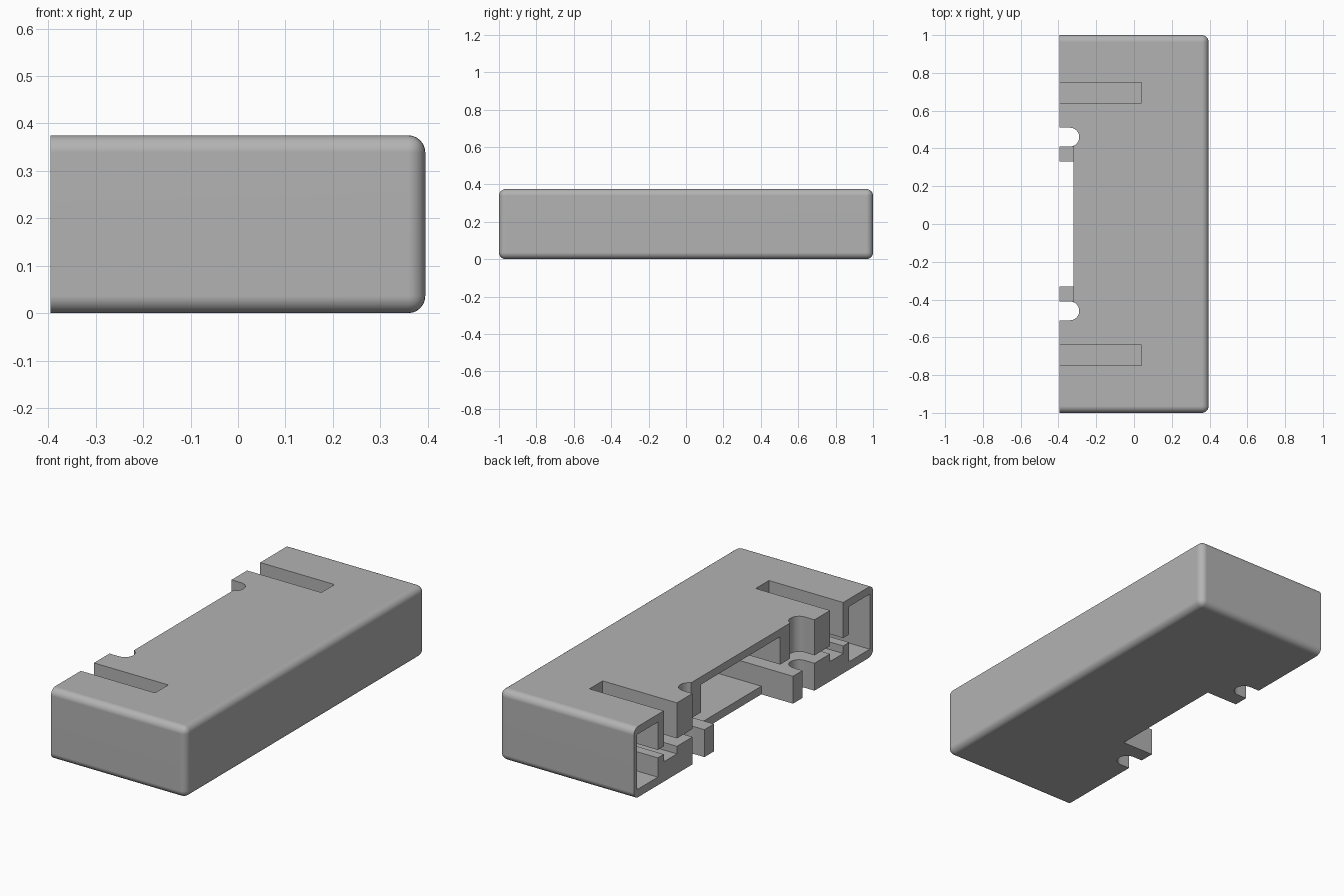
import bpy, bmesh, math

default = bpy.data.objects.get("Cube")
if default:
    bpy.data.objects.remove(default, do_unlink=True)

grey = bpy.data.materials.new("mid_grey_plastic")
grey.use_nodes = True
colour = (0.45, 0.45, 0.45, 1)
grey.diffuse_color = colour
grey.node_tree.nodes["Principled BSDF"].inputs["Base Color"].default_value = colour

FRONT, BACK, HALF, HEIGHT = -0.395, 0.395, 1.0, 0.375
OUT = -0.6          # beyond the open side
SLIT = (0.145, 0.187)


def box(name, x, y, z):
    """Box from (min, max) ranges."""
    bm = bmesh.new()
    bmesh.ops.create_cube(bm, size=1)
    for v in bm.verts:
        v.co = [r[0] if c < 0 else r[1] for c, r in zip(v.co, (x, y, z))]
    mesh = bpy.data.meshes.new(name)
    bm.to_mesh(mesh)
    bm.free()
    mesh.materials.append(grey)
    obj = bpy.data.objects.new(name, mesh)
    bpy.context.collection.objects.link(obj)
    return obj


def round_edges(obj, test, radius, segments):
    bm = bmesh.new()
    bm.from_mesh(obj.data)
    edges = [e for e in bm.edges if test(*[v.co for v in e.verts])]
    bmesh.ops.bevel(bm, geom=edges, offset=radius, segments=segments,
                    profile=0.5, affect='EDGES')
    bm.to_mesh(obj.data)
    bm.free()


def combine(tool, operation='DIFFERENCE'):
    mod = case.modifiers.new("combine", 'BOOLEAN')
    mod.operation, mod.solver, mod.object = operation, 'EXACT', tool
    bpy.context.view_layer.objects.active = case
    bpy.ops.object.modifier_apply(modifier=mod.name)
    bpy.data.objects.remove(tool, do_unlink=True)


def sided(y, side):
    return tuple(sorted((y[0] * side, y[1] * side)))


# Outer shell, rounded everywhere except around the open side
case = box("half_case", (FRONT, BACK), (-HALF, HALF), (0, HEIGHT))
round_edges(case, lambda a, b: max(a.x, b.x) > 0, 0.036, 6)

# Hollow interior
combine(box("cavity", (OUT, 0.365), (-0.972, 0.972), (0.043, 0.334)))

for side in (1, -1):
    # Upper and lower clamp blocks with a thin slit between them
    block_y = sided((0.33, 0.80), side)
    combine(box("lower_block", (FRONT, 0.09), block_y, (0.02, SLIT[0])), 'UNION')
    combine(box("upper_block", (FRONT, 0.09), block_y, (SLIT[1], 0.36)), 'UNION')

    # Long slot through the top, continued as a shallow groove below
    combine(box("slot", (OUT, 0.04), sided((0.64, 0.75), side), (0.105, 0.5)))

    # Round-ended notch through the full height
    notch = box("notch", (OUT, -0.29), sided((0.41, 0.51), side), (-0.1, 0.5))
    round_edges(notch, lambda a, b: min(a.x, b.x) > -0.3 and abs(a.z - b.z) > 0.1,
                0.0495, 8)
    combine(notch)

# Recesses in the top edge and in the floor
combine(box("top_recess", (OUT, -0.32), (-0.42, 0.42), (0.166, 0.5)))
combine(box("floor_recess", (OUT, -0.21), (-0.33, 0.33), (-0.1, 0.166)))

# Smooth rounded edges, crisp flats
bpy.ops.object.select_all(action='DESELECT')
case.select_set(True)
bpy.context.view_layer.objects.active = case
bpy.ops.object.shade_smooth_by_angle(angle=math.radians(30))
weighted = case.modifiers.new("flat_normals", 'WEIGHTED_NORMAL')
weighted.keep_sharp = True
